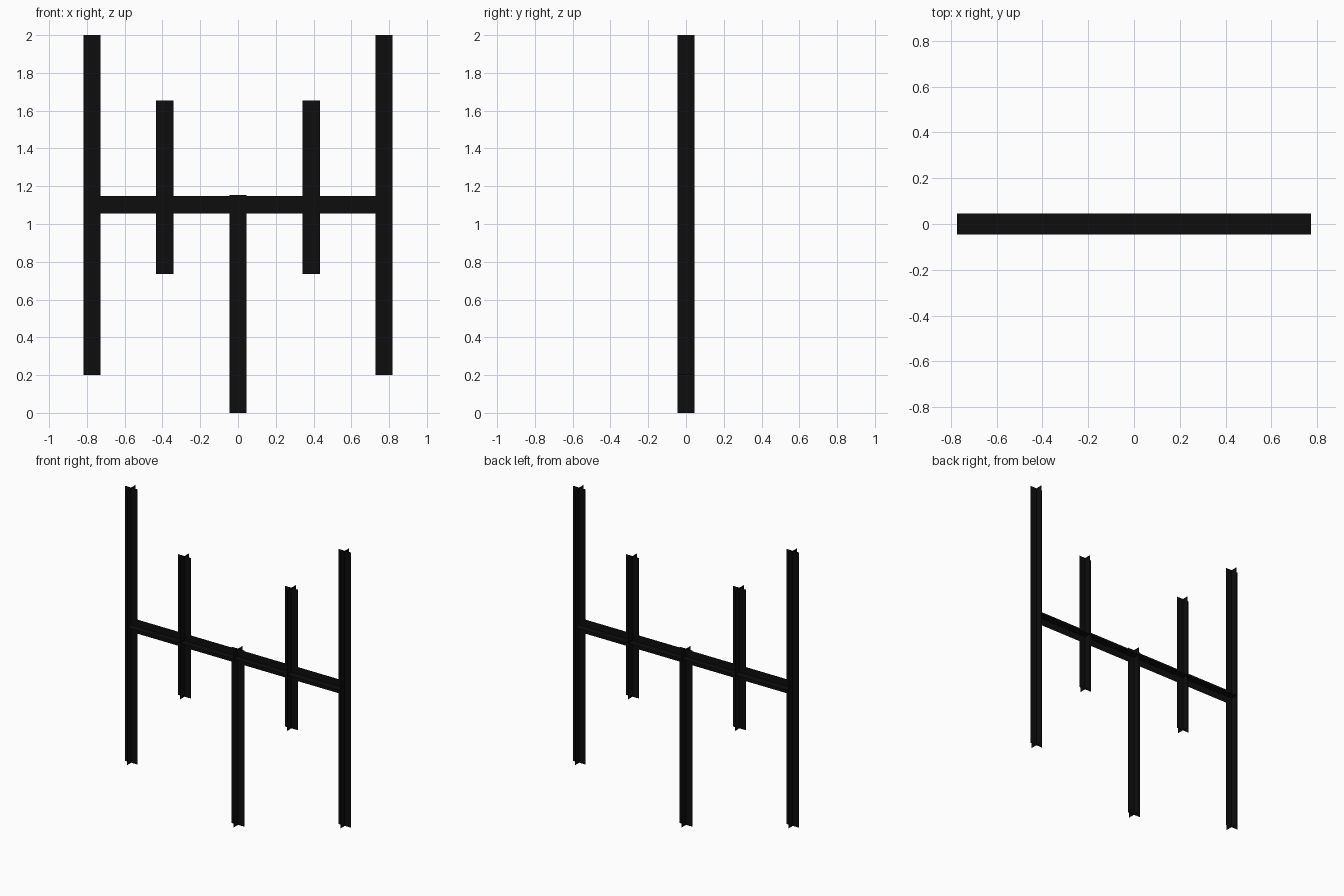
import bpy
from mathutils import Vector

if "Cube" in bpy.data.objects:
    bpy.data.objects.remove(bpy.data.objects["Cube"])

WIDTH = 0.092          # width of every blade
BAR_Z = 1.102          # height of the crossbar centre line

black = bpy.data.materials.new("soft_black")
black.diffuse_color = (0.004, 0.004, 0.004, 1.0)
black.use_nodes = True
black.node_tree.nodes["Principled BSDF"].inputs["Base Color"].default_value = black.diffuse_color


def crossed_strip(name, start, end, sides):
    """Two flat open strips crossing at right angles along the start-end line."""
    start, end = Vector(start), Vector(end)
    verts, faces = [], []
    for side in sides:
        offset = Vector(side) * WIDTH / 2
        n = len(verts)
        verts += [start - offset, start + offset, end + offset, end - offset]
        faces.append((n, n + 1, n + 2, n + 3))
    mesh = bpy.data.meshes.new(name)
    mesh.from_pydata(verts, [], faces)
    mesh.materials.append(black)
    obj = bpy.data.objects.new(name, mesh)
    bpy.context.collection.objects.link(obj)
    return obj


X, Y, Z = (1, 0, 0), (0, 1, 0), (0, 0, 1)


def post(name, x, bottom, top):
    crossed_strip(name, (x, 0, bottom), (x, 0, top), (X, Y))


# central stem
post("centre_post", 0, 0, 1.153)

# mirrored inner and outer uprights
for label, s in (("left", -1), ("right", 1)):
    post(f"{label}_inner_post", s * 0.387, 0.735, 1.655)
    post(f"{label}_outer_post", s * 0.773, 0.20, 2.0)

# crossbar joining all the uprights
crossed_strip("crossbar", (-0.773, 0, BAR_Z), (0.773, 0, BAR_Z), (Y, Z))
